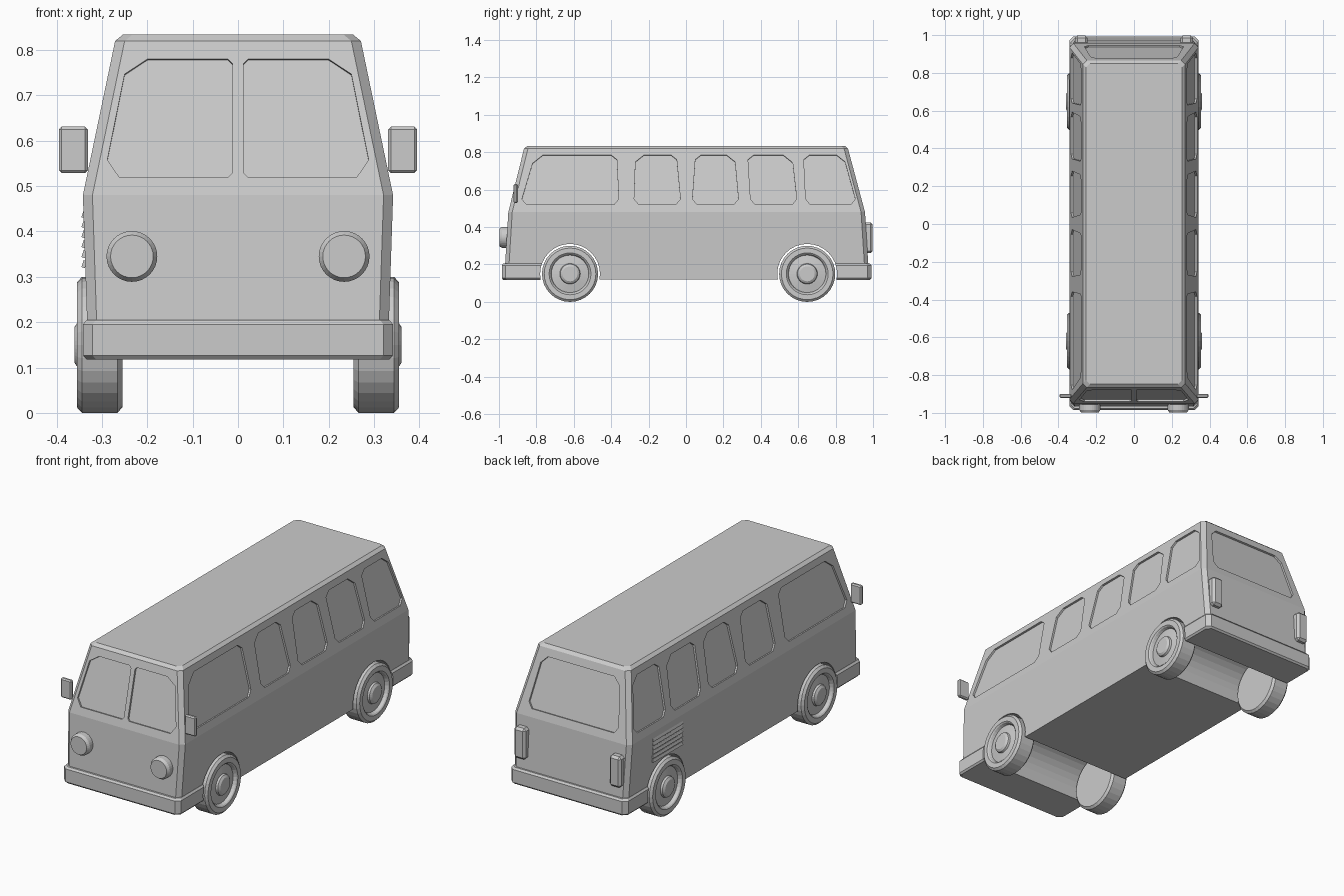
import bpy, bmesh
from math import cos, sin, pi
from mathutils import Matrix, Vector

if "Cube" in bpy.data.objects:
    bpy.data.objects.remove(bpy.data.objects["Cube"])

AXLES = (-0.62, 0.648)


def finish(bm, name):
    bmesh.ops.recalc_face_normals(bm, faces=bm.faces[:])
    me = bpy.data.meshes.new(name)
    bm.to_mesh(me)
    bm.free()
    ob = bpy.data.objects.new(name, me)
    bpy.context.collection.objects.link(ob)
    return ob


def skin(bm, rings):
    """Bridge equal-length closed rings and cap both ends."""
    vs = [[bm.verts.new(p) for p in r] for r in rings]
    n = len(vs[0])
    for a, b in zip(vs, vs[1:]):
        for i in range(n):
            j = (i + 1) % n
            bm.faces.new((a[i], a[j], b[j], b[i]))
    bm.faces.new(vs[0][::-1])
    bm.faces.new(vs[-1])


def loft(name, levels, c=0.021):
    """Stack of corner-chamfered rectangles: (z, half width, y front, y back)."""
    rings = []
    for z, w, f, b in levels:
        rings.append([(w, f + c, z), (w, b - c, z), (w - c, b, z), (c - w, b, z),
                      (-w, b - c, z), (-w, f + c, z), (c - w, f, z), (w - c, f, z)])
    bm = bmesh.new()
    skin(bm, rings)
    return finish(bm, name)


def lathe(name, prof, n, mat):
    """Revolve (height, radius) points about local z, then place with mat."""
    bm = bmesh.new()
    skin(bm, [[mat @ Vector((r * cos(2 * pi * i / n), r * sin(2 * pi * i / n), h))
               for i in range(n)] for h, r in prof])
    return finish(bm, name)


def box(name, centre, size, bevel=0, tilt=0):
    bm = bmesh.new()
    m = (Matrix.Translation(centre) @ Matrix.Rotation(tilt, 4, 'Y')
         @ Matrix.Diagonal((*size, 1)))
    bmesh.ops.create_cube(bm, size=1, matrix=m)
    if bevel:
        bmesh.ops.bevel(bm, geom=bm.edges[:], offset=bevel, segments=1, affect='EDGES')
    return finish(bm, name)


def cut(target, cutters):
    for c in cutters:
        m = target.modifiers.new("cut", 'BOOLEAN')
        m.operation, m.solver, m.object = 'DIFFERENCE', 'EXACT', c
    dg = bpy.context.evaluated_depsgraph_get()
    me = bpy.data.meshes.new_from_object(target.evaluated_get(dg))
    target.modifiers.clear()
    target.data = me


def pane(points, place, normal):
    """Window cutter: outline on a sloped body plane, sunk along its normal."""
    n = Vector(normal).normalized()
    bm = bmesh.new()
    skin(bm, [[Vector(place(u, z)) + n * d for u, z in points] for d in (-0.01, 0.03)])
    ob = finish(bm, "window_cutter")
    ob.hide_render = True
    return ob


# body shell
body = loft("body", [(0.12, 0.33, -0.972, 0.98), (0.48, 0.342, -0.95, 0.957),
                     (0.82, 0.271, -0.866, 0.866), (0.834, 0.254, -0.848, 0.85)])

# bumpers wrapping back to the wheel arches
bumpers = []
for name, f, b in (("front_bumper", -0.985, -0.70), ("rear_bumper", 0.73, 0.992)):
    i = 0.008
    bumpers.append(loft(name, [(0.118, 0.342 - i, f + i, b - i), (0.127, 0.342, f, b),
                               (0.195, 0.342, f, b), (0.205, 0.342 - i, f + i, b - i)]))

# wheel arch cutters
arches = []
for y in AXLES:
    m = Matrix.Translation((0, y, 0.15)) @ Matrix.Rotation(pi / 2, 4, 'Y')
    a = lathe("arch_cutter", [(-0.5, 0.16), (0.5, 0.16)], 32, m)
    a.hide_render = True
    arches.append(a)


# side windows, as (y, z) outlines
def side_window(b0, b1, t0, t1, c0, c1):
    """b: bottom ends, t: upper side ends, c: size of the top corner cuts."""
    return [(b0, 0.55), (b0 + 0.025, 0.52), (b1 - 0.025, 0.52), (b1, 0.55),
            (t1, 0.785 - c1 * 0.8), (t1 - c1, 0.785), (t0 + c0, 0.785), (t0, 0.785 - c0 * 0.8)]


sides = [side_window(-0.877, -0.36, -0.82, -0.37, 0.055, 0.03),
         side_window(-0.277, -0.03, -0.27, -0.05, 0.045, 0.03),
         side_window(0.035, 0.28, 0.05, 0.262, 0.03, 0.045),
         side_window(0.345, 0.592, 0.332, 0.57, 0.03, 0.05),
         side_window(0.64, 0.905, 0.63, 0.85, 0.03, 0.045)]
panes = []
for s in (1, -1):
    for w in sides:
        panes.append(pane(w, lambda y, z: (s * (0.342 - (z - 0.48) * 0.071 / 0.34), y, z),
                          (s * 0.34, 0, 0.071)))
    # split windscreen
    screen = [(0.012, 0.53), (0.022, 0.52), (0.262, 0.52), (0.288, 0.558), (0.25, 0.747),
              (0.2, 0.78), (0.022, 0.78), (0.012, 0.77)]
    panes.append(pane(screen, lambda x, z: (s * x, -0.95 + (z - 0.48) * 0.084 / 0.34, z),
                      (0, -0.34, 0.084)))
# rear window
half = [(0.24, 0.52), (0.262, 0.55), (0.23, 0.745), (0.195, 0.78)]
panes.append(pane(half + [(-x, z) for x, z in half[::-1]],
                  lambda x, z: (x, 0.957 - (z - 0.48) * 0.091 / 0.34, z), (0, 0.34, 0.091)))

cut(body, arches + panes)
for b, a in zip(bumpers, arches):
    cut(b, [a])
for c in arches + panes:
    bpy.data.objects.remove(c)

# wheels, lights and mirrors on both sides
tyre = [(0.255, 0.09), (0.255, 0.138), (0.266, 0.15), (0.344, 0.15), (0.355, 0.138),
        (0.355, 0.112), (0.35, 0.106), (0.335, 0.1), (0.342, 0.06), (0.342, 0.055),
        (0.352, 0.052), (0.36, 0.04)]
lamp = [(0.94, 0.056), (0.984, 0.056), (0.998, 0.047)]
for s, side in ((1, "right"), (-1, "left")):
    for y, end in zip(AXLES, ("front", "rear")):
        m = Matrix.Translation((0, y, 0.15)) @ Matrix.Rotation(s * pi / 2, 4, 'Y')
        lathe(f"{end}_{side}_wheel", tyre, 32, m)
    m = Matrix.Translation((s * 0.234, 0, 0.345)) @ Matrix.Rotation(pi / 2, 4, 'X')
    lathe(f"{side}_headlight", lamp, 32, m)
    box(f"{side}_tail_light", (s * 0.279, 0.972, 0.343), (0.066, 0.052, 0.164), 0.012)
    box(f"{side}_mirror", (s * 0.363, -0.91, 0.58), (0.064, 0.022, 0.102), 0.006)

# engine vent slats, left side only
for i in range(6):
    box("vent_slat", (-0.339, 0.64, 0.328 + i * 0.022), (0.008, 0.25, 0.016), 0, 0.3)
